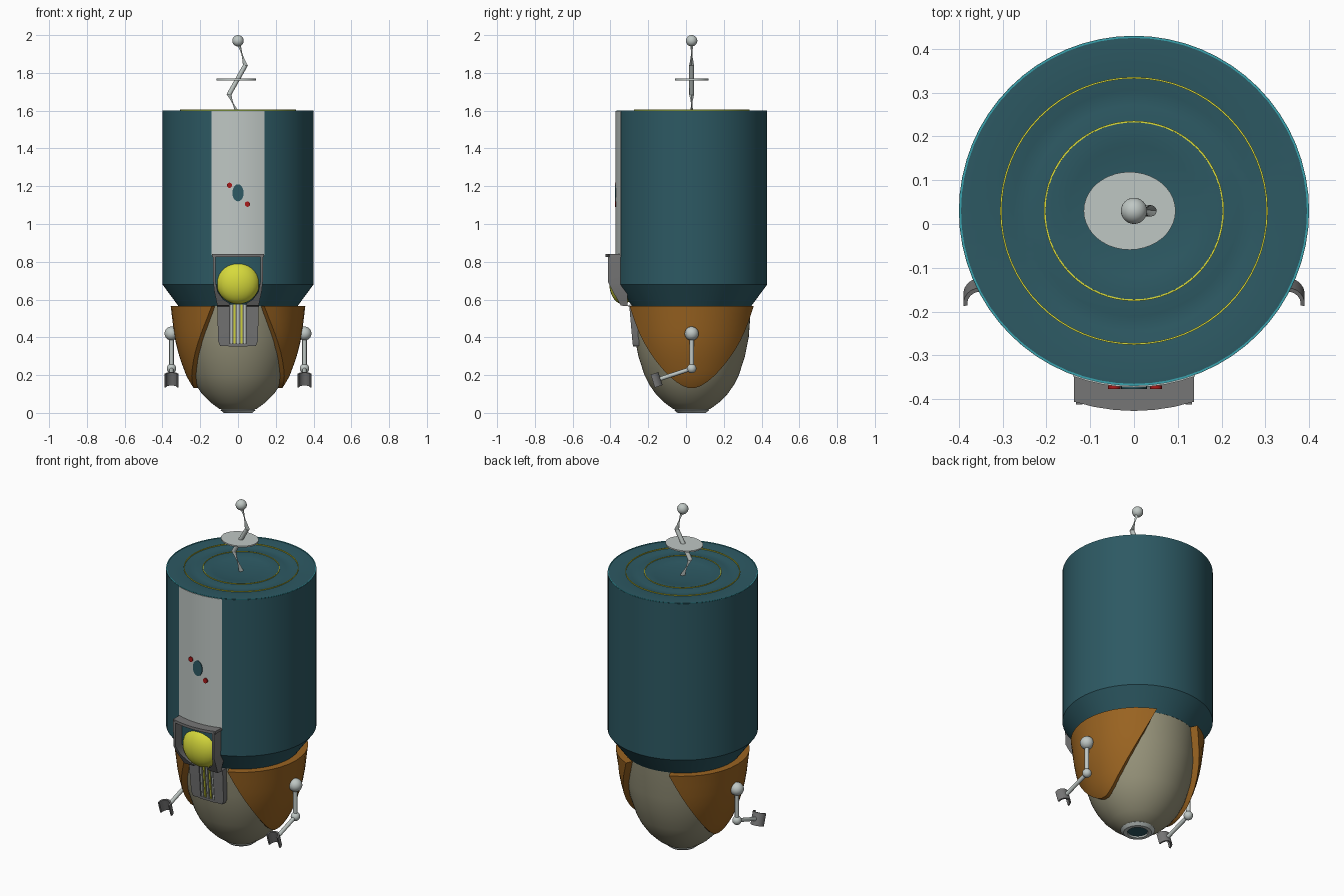
import bpy, bmesh, math
from mathutils import Vector

if "Cube" in bpy.data.objects:
    bpy.data.objects.remove(bpy.data.objects["Cube"])

CY = 0.03   # y of the main axis


def mat(name, c):
    m = bpy.data.materials.new(name)
    m.diffuse_color = (*c, 1)
    m.use_nodes = True
    m.node_tree.nodes["Principled BSDF"].inputs["Base Color"].default_value = m.diffuse_color
    return m


TEAL = mat("dark_teal", (0.026, 0.10, 0.125))
CYAN = mat("cyan", (0.04, 0.36, 0.42))
WHITE = mat("pale_grey", (0.52, 0.57, 0.55))
GREY = mat("mid_grey", (0.18, 0.18, 0.18))
BROWN = mat("brown", (0.32, 0.125, 0.015))
KHAKI = mat("khaki", (0.30, 0.285, 0.19))
YELLOW = mat("yellow", (0.68, 0.70, 0.045))
RED = mat("red", (0.40, 0.01, 0.01))


def finish(name, bm, m, angle=35):
    bmesh.ops.recalc_face_normals(bm, faces=bm.faces[:])
    me = bpy.data.meshes.new(name)
    bm.to_mesh(me)
    bm.free()
    me.materials.append(m)
    ob = bpy.data.objects.new(name, me)
    bpy.context.collection.objects.link(ob)
    bpy.ops.object.select_all(action='DESELECT')
    ob.select_set(True)
    bpy.context.view_layer.objects.active = ob
    bpy.ops.object.shade_smooth_by_angle(angle=math.radians(angle))
    return ob


def loft(name, loops, m, ring=False):
    """Skin a series of equal closed loops; cap the ends, or join them if ring."""
    bm = bmesh.new()
    rows = [[bm.verts.new(p) for p in lp] for lp in loops]
    n = len(rows[0])
    pairs = list(zip(rows, rows[1:])) + ([(rows[-1], rows[0])] if ring else [])
    for a, b in pairs:
        for i in range(n):
            j = (i + 1) % n
            bm.faces.new((a[i], a[j], b[j], b[i]))
    if not ring:
        bm.faces.new(rows[0])
        bm.faces.new(rows[-1])
    return finish(name, bm, m)


def lathe(name, profile, m, segs=64, ring=False):
    ang = [math.tau * i / segs for i in range(segs)]
    return loft(name, [[(r * math.cos(a), CY + r * math.sin(a), z) for a in ang]
                       for r, z in profile], m, ring)


def ball(name, loc, r, m):
    bm = bmesh.new()
    bmesh.ops.create_uvsphere(bm, u_segments=24, v_segments=16, radius=1)
    bmesh.ops.scale(bm, vec=r if isinstance(r, tuple) else (r, r, r), verts=bm.verts)
    bmesh.ops.translate(bm, vec=loc, verts=bm.verts)
    return finish(name, bm, m)


def rod(name, pts, r, m, segs=12):
    """Round rod through points lying in one plane."""
    pts = [Vector(p) for p in pts]
    loops = []
    for i, p in enumerate(pts):
        d = (pts[min(i + 1, len(pts) - 1)] - pts[max(i - 1, 0)]).normalized()
        q = d.to_track_quat('Z', 'Y')
        loops.append([p + q @ Vector((r * math.cos(math.tau * k / segs),
                                      r * math.sin(math.tau * k / segs), 0)) for k in range(segs)])
    return loft(name, loops, m)


# Egg-shaped lower head
EGG = [(0.068, 0.012), (0.10, 0.022), (0.145, 0.055), (0.19, 0.10), (0.225, 0.15), (0.25, 0.20),
       (0.282, 0.30), (0.302, 0.40), (0.315, 0.575)]


def egg_r(z):
    for (r0, z0), (r1, z1) in zip(EGG, EGG[1:]):
        if z <= z1:
            return r0 + (r1 - r0) * (z - z0) / (z1 - z0)
    return EGG[-1][0]


lathe("lower_head", EGG, KHAKI)
lathe("bottom_ring", [(0.05, 0.02), (0.055, 0.0), (0.075, 0.0), (0.092, 0.014), (0.07, 0.03)],
      WHITE, ring=True)
lathe("bottom_hole", [(0.055, 0.008), (0.055, 0.016)], TEAL, 32)

# Tall drum with tapered base and shallow dished top
lathe("drum", [(0.315, 0.565), (0.40, 0.68), (0.40, 1.598), (0.305, 1.60), (0.275, 1.592),
               (0.24, 1.591), (0.20, 1.60), (0.15, 1.59), (0.08, 1.584), (0.002, 1.582)], TEAL)
for nm, r, z, m in (("outer_top_ring", 0.304, 1.602, YELLOW), ("inner_top_ring", 0.204, 1.600, YELLOW),
                    ("rim_line", 0.397, 1.598, CYAN)):
    lathe(nm, [(r - .002, z - .004), (r + .002, z - .004), (r + .002, z + .003), (r - .002, z + .003)],
          m, ring=True)

# Pale stripe wrapped on the drum front
loops = []
for i in range(9):
    a = math.radians(-90 - 20.3 + 40.6 * i / 8)
    loops.append([(r * math.cos(a), CY + r * math.sin(a), z)
                  for r, z in ((0.397, 0.835), (0.403, 0.835), (0.403, 1.597), (0.397, 1.597))])
loft("front_stripe", loops, WHITE)


# Plain spots on the stripe
def spot(name, x, z, rx, rz, m):
    loft(name, [[(x + rx * math.cos(math.tau * k / 20), y, z + rz * math.sin(math.tau * k / 20))
                 for k in range(20)] for y in (-0.3695, -0.3765)], m)


spot("stripe_spot", 0, 1.165, 0.03, 0.045, TEAL)
spot("stripe_dot_upper", -0.045, 1.205, 0.014, 0.014, RED)
spot("stripe_dot_lower", 0.05, 1.105, 0.014, 0.014, RED)

# Brown side plates, hugging the egg and narrowing downward
for s, side in ((1, "right"), (-1, "left")):
    loops = []
    for k in range(11):
        t = 0.004 + 0.996 * (k / 10) ** 1.6
        z = 0.13 + 0.435 * t
        half = math.radians(67) * math.sqrt(t)
        ro, ri = egg_r(z) + 0.022 + 0.02 * t, egg_r(z) - 0.02
        arc = [half * (2 * i / 14 - 1) for i in range(15)]
        loops.append([(s * ro * math.cos(a), CY + ro * math.sin(a), z) for a in arc] +
                     [(s * ri * math.cos(a), CY + ri * math.sin(a), z) for a in reversed(arc)])
    loft(side + "_side_plate", loops, BROWN)

# Bracket: side walls as (z, inner x, outer x, front y)
WALL = [(0.835, .118, .133, -.412), (0.69, .118, .131, -.412), (0.64, .107, .125, -.387),
        (0.60, .077, .116, -.363), (0.58, .045, .112, -.352), (0.568, .045, .11, -.345),
        (0.564, .045, .11, -.300), (0.38, .045, .105, -.284), (0.355, .045, .095, -.281)]
for s, side in ((1, "right"), (-1, "left")):
    loft("bracket_wall_" + side,
         [[(s * i, y, z), (s * o, y, z), (s * o, -.25 if z < .567 else -.31, z),
           (s * i, -.25 if z < .567 else -.31, z)] for z, i, o, y in WALL], GREY)
loops = []
for i in range(7):
    x = -0.137 + 0.274 * i / 6
    y = CY - math.sqrt(0.457 ** 2 - x * x)
    loops.append([(x, y, 0.826), (x, -0.33, 0.826), (x, -0.33, 0.842), (x, y, 0.842)])
loft("bracket_lip", loops, GREY)


def slanted(name, x, w, dy, z0, z1, m):
    """Thin upright strip that follows the slope of the lower bracket."""
    loft(name, [[(x - w, y - dy, z), (x + w, y - dy, z), (x + w, -.25, z), (x - w, -.25, z)]
                for z, y in ((z0, -.281 + (0.355 - z0) * .09), (z1, -.281 + (0.355 - z1) * .09))], m)


# Lamp ball, vent and bars
ball("lamp", (0, -0.335, 0.69), (0.114, 0.072, 0.114), YELLOW)
slanted("vent_back", 0, 0.045, -0.009, 0.36, 0.575, GREY)
slanted("vent_sill", 0, 0.05, 0.0, 0.352, 0.368, GREY)
for i, (x, m) in enumerate(((-.036, WHITE), (-.018, YELLOW), (0, WHITE), (.018, YELLOW), (.036, WHITE))):
    slanted(f"vent_bar_{i + 1}", x, 0.0045, -0.002, 0.366, 0.575, m)

# Antenna
rod("antenna_rod", [(0, CY, 1.58), (-.048, CY, 1.685), (.039, CY, 1.84), (0, CY, 1.97)], 0.013, WHITE)
ball("antenna_tip", (0, CY, 1.97), 0.03, WHITE)
loft("antenna_disc", [[(-.01 + .105 * math.cos(math.tau * k / 40), CY + .089 * math.sin(math.tau * k / 40), z)
                       for k in range(40)] for z in (1.761, 1.769)], WHITE)

# Arms with half-round claws, mirrored left and right
for s, side in ((1, "right"), (-1, "left")):
    x = s * 0.352
    ball(side + "_shoulder", (x, CY, 0.42), 0.037, WHITE)
    rod(side + "_upper_arm", [(x, CY, 0.42), (x, CY, 0.235)], 0.012, WHITE)
    ball(side + "_elbow", (x, CY, 0.235), 0.025, WHITE)
    rod(side + "_forearm", [(x, CY, 0.235), (x, -0.143, 0.178)], 0.011, WHITE)
    fwd = Vector((0, -0.95, -0.31)).normalized()
    up = Vector((0, -fwd.z, fwd.y)) * -1
    c = Vector((x, -0.137, 0.181)) + fwd * 0.036
    loops = []
    for i in range(13):
        a = math.radians(-8 + 196 * i / 12)
        d = Vector((math.cos(a), 0, 0)) - fwd * math.sin(a)
        loops.append([c + d * r + up * h for r, h in
                      ((0.038, -.036), (0.038, .036), (0.029, .036), (0.029, -.036))])
    loft(side + "_claw", loops, GREY)
